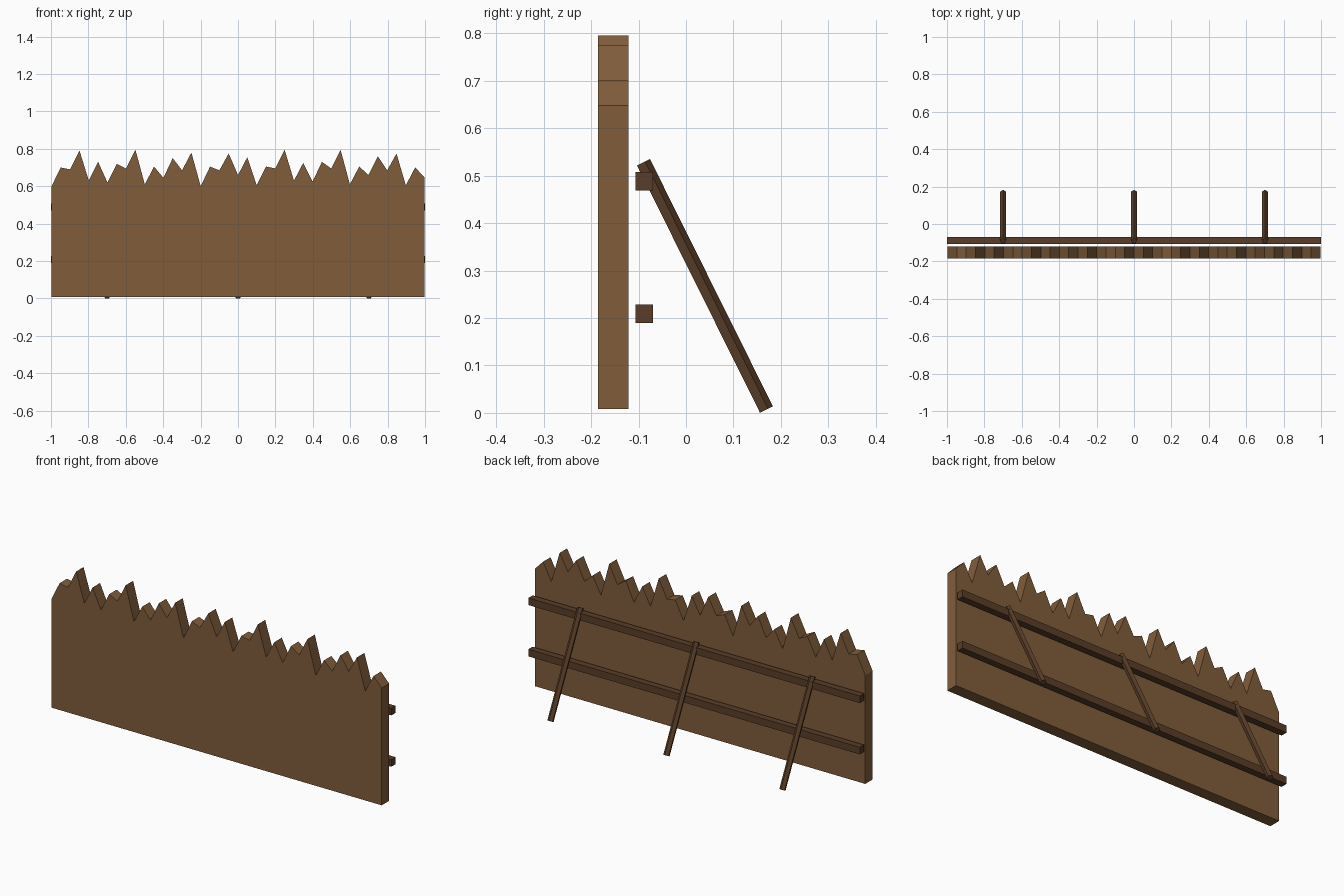
import bpy, bmesh
from math import cos, sin, tau
from mathutils import Vector

if "Cube" in bpy.data.objects:
    bpy.data.objects.remove(bpy.data.objects["Cube"])


def material(name, rgb):
    m = bpy.data.materials.new(name)
    m.diffuse_color = (*rgb, 1)
    m.use_nodes = True
    m.node_tree.nodes["Principled BSDF"].inputs["Base Color"].default_value = m.diffuse_color
    return m


BOARD = material("board_wood", (0.22, 0.11, 0.044))
FRAME = material("dark_wood", (0.10, 0.047, 0.021))


def extrude_profile(name, points, direction, mat):
    """Extrude a closed polygon of 3D points along a vector."""
    bm = bmesh.new()
    face = bm.faces.new([bm.verts.new(p) for p in points])
    ext = bmesh.ops.extrude_face_region(bm, geom=[face], use_keep_orig=True)
    verts = [g for g in ext["geom"] if isinstance(g, bmesh.types.BMVert)]
    bmesh.ops.translate(bm, verts=verts, vec=direction)
    bmesh.ops.recalc_face_normals(bm, faces=bm.faces)
    mesh = bpy.data.meshes.new(name)
    bm.to_mesh(mesh)
    bm.free()
    mesh.materials.append(mat)
    obj = bpy.data.objects.new(name, mesh)
    bpy.context.collection.objects.link(obj)
    return obj


# Jagged wall: top edge heights at even steps from left to right
heights = [0.60, 0.70, 0.69, 0.79, 0.63, 0.73, 0.62, 0.72, 0.695, 0.795,
           0.61, 0.705, 0.645, 0.75, 0.685, 0.78, 0.60, 0.705, 0.685, 0.775,
           0.66, 0.755, 0.605, 0.705, 0.695, 0.795, 0.63, 0.725, 0.625, 0.73,
           0.695, 0.795, 0.61, 0.705, 0.66, 0.76, 0.685, 0.775, 0.605, 0.70,
           0.648]
half, front = 0.997, -0.185
outline = [(half, front, 0.008), (-half, front, 0.008)]
outline += [(half * (i / 20 - 1), front, z) for i, z in enumerate(heights)]
extrude_profile("jagged_wall", outline, (0, 0.064, 0), BOARD)

# Horizontal rails behind the wall
for name, z in (("lower_rail", 0.189), ("upper_rail", 0.469)):
    y0, y1, z1 = -0.106, -0.07, z + 0.039
    section = [(-1, y0, z), (-1, y1, z), (-1, y1, z1), (-1, y0, z1)]
    extrude_profile(name, section, (2, 0, 0), FRAME)

# Five-sided leaning braces, ridge facing up and back
foot, head, radius = Vector((0, 0.168, 0.0065)), Vector((0, -0.091, 0.5275)), 0.0168
axis = (head - foot).normalized()
side = Vector((1, 0, 0))
ridge = side.cross(axis)
if ridge.y < 0:
    ridge = -ridge
for name, x in (("left_brace", -0.7), ("middle_brace", 0), ("right_brace", 0.7)):
    centre = foot + side * x
    ring = [centre + radius * (ridge * cos(i * tau / 5) + side * sin(i * tau / 5))
            for i in range(5)]
    extrude_profile(name, ring, head - foot, FRAME)
